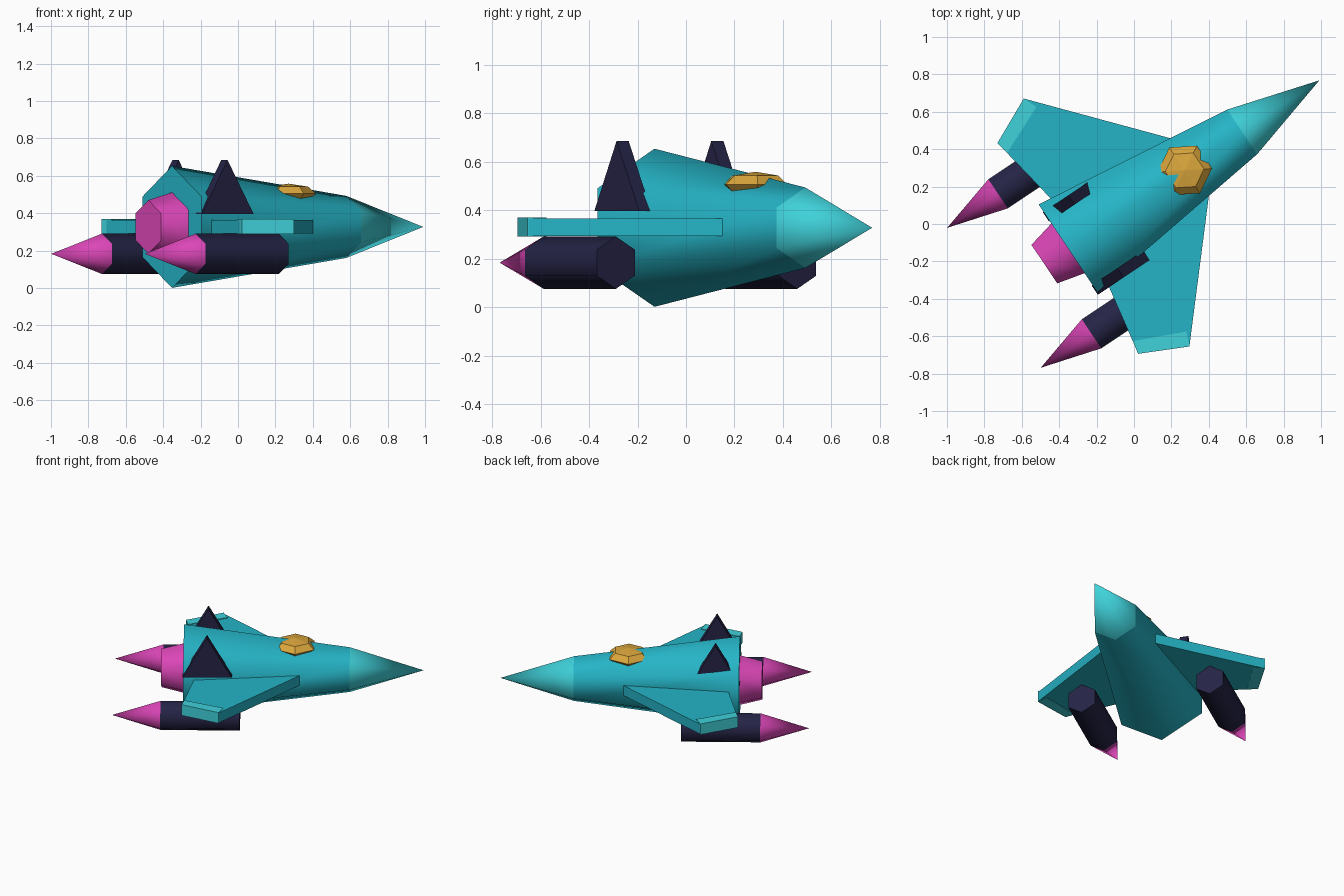
import bpy, bmesh, math
from mathutils import Matrix, Vector

if "Cube" in bpy.data.objects:
    bpy.data.objects.remove(bpy.data.objects["Cube"])

# Ship is built along local +x (tail at x = 0), then turned and shifted
PLACE = Matrix.Translation((-0.353, -0.13, 0)) @ Matrix.Rotation(math.radians(33.75), 4, 'Z')
AXIS_Z = 0.327


def material(name, rgb):
    m = bpy.data.materials.new(name)
    m.diffuse_color = (*rgb, 1)
    m.use_nodes = True
    m.node_tree.nodes["Principled BSDF"].inputs["Base Color"].default_value = m.diffuse_color
    return m


TEAL = material("teal", (0.0185, 0.456, 0.565))
LIGHT = material("light_cyan", (0.05, 0.64, 0.70))
NAVY = material("dark_navy", (0.018, 0.017, 0.060))
PINK = material("magenta", (0.72, 0.062, 0.48))
GOLD = material("gold", (0.70, 0.38, 0.045))


def finish(bm, name, mat, smooth=False):
    bmesh.ops.recalc_face_normals(bm, faces=bm.faces)
    bm.transform(PLACE)
    me = bpy.data.meshes.new(name)
    bm.to_mesh(me)
    bm.free()
    me.materials.append(mat)
    ob = bpy.data.objects.new(name, me)
    bpy.context.collection.objects.link(ob)
    if smooth:
        bpy.ops.object.select_all(action='DESELECT')
        ob.select_set(True)
        bpy.context.view_layer.objects.active = ob
        bpy.ops.object.shade_smooth_by_angle(angle=math.radians(62))
    return ob


def hex_tube(name, mat, x0, r0, x1, r1, y=0.0, z=AXIS_Z):
    """Six-sided tapered tube along x with an edge on top."""
    bm = bmesh.new()
    rings = []
    for x, r in ((x0, r0), (x1, r1)):
        if r == 0:
            rings.append([bm.verts.new((x, y, z))])
        else:
            rings.append([bm.verts.new((x, y + r * math.sin(a), z + r * math.cos(a)))
                          for a in (math.pi / 3 * i for i in range(6))])
            bm.faces.new(rings[-1])
    a, b = rings
    for i in range(6):
        j = (i + 1) % 6
        if len(b) == 1:
            bm.faces.new((a[i], a[j], b[0]))
        else:
            bm.faces.new((a[i], a[j], b[j], b[i]))
    return finish(bm, name, mat, True)


def prism(name, mat, pts, offset):
    """Extrude a flat outline along an offset vector."""
    bm = bmesh.new()
    f = bm.faces.new([bm.verts.new(p) for p in pts])
    ext = bmesh.ops.extrude_face_region(bm, geom=[f], use_keep_orig=True)
    verts = [v for v in ext["geom"] if isinstance(v, bmesh.types.BMVert)]
    bmesh.ops.translate(bm, verts=verts, vec=Vector(offset))
    return finish(bm, name, mat)


# Fuselage, nose and main nozzle
hex_tube("fuselage", TEAL, 0, 0.326, 1.12, 0.166)
hex_tube("nose_cone", LIGHT, 1.12, 0.166, 1.616, 0)
hex_tube("main_nozzle", PINK, 0.02, 0.19, -0.152, 0.143)

# Flattened faceted canopy
bm = bmesh.new()
bmesh.ops.create_uvsphere(bm, u_segments=6, v_segments=4, radius=1)
bm.transform(Matrix.Translation((0.75, 0, 0.505)) @ Matrix.Diagonal((0.147, 0.147, 0.053, 1)))
finish(bm, "canopy", GOLD)

WING = [(0.10, 0.10), (0.07, 0.28), (0.0, 0.675), (0.25, 0.795), (0.785, 0.182), (0.855, 0.10)]
TIP = [(0.014, 0.605), (-0.002, 0.677), (0.25, 0.798), (0.279, 0.722)]

for side, s in (("left", 1), ("right", -1)):
    # Swept wing with pale tip
    prism(side + "_wing", TEAL, [(x, s * y, 0.292) for x, y in WING], (0, 0, 0.073))
    prism(side + "_wing_tip", LIGHT, [(x, s * y, 0.290) for x, y in TIP], (0, 0, 0.080))
    # Engine pod and exhaust cone under the wing
    hex_tube(side + "_engine_pod", NAVY, 0.387, 0.108, -0.149, 0.108, s * 0.45, 0.183)
    hex_tube(side + "_exhaust_cone", PINK, -0.149, 0.108, -0.476, 0, s * 0.45, 0.183)
    # Triangular tail fin
    y = 0.175 if s > 0 else -0.295
    prism(side + "_fin", NAVY, [(-0.005, y, 0.396), (0.328, y, 0.396), (0.160, y, 0.685)],
          (0, 0.06, 0))
